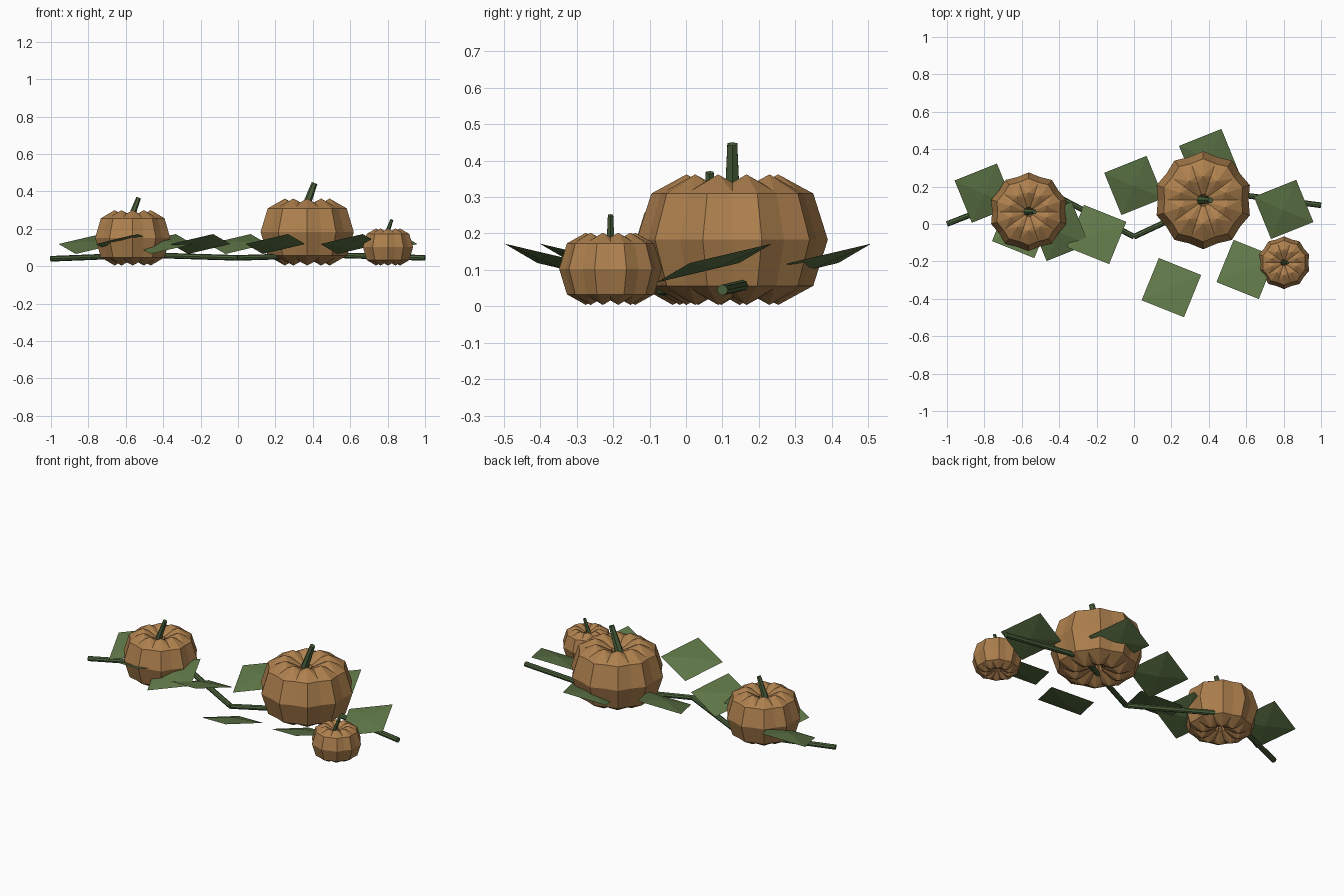
import bpy, bmesh, math
from mathutils import Vector, Matrix

if "Cube" in bpy.data.objects:
    bpy.data.objects.remove(bpy.data.objects["Cube"])


def material(name, rgb):
    m = bpy.data.materials.new(name)
    m.diffuse_color = (*rgb, 1)
    m.use_nodes = True
    m.node_tree.nodes["Principled BSDF"].inputs["Base Color"].default_value = m.diffuse_color
    return m


RIND = material("pumpkin_rind", (0.42, 0.215, 0.075))
LEAF = material("leaf_green", (0.115, 0.185, 0.065))
STEM = material("vine_green", (0.07, 0.12, 0.045))


def finish(name, bm, mat):
    me = bpy.data.meshes.new(name)
    bm.to_mesh(me)
    bm.free()
    me.materials.append(mat)
    ob = bpy.data.objects.new(name, me)
    bpy.context.collection.objects.link(ob)
    return ob


def rod(bm, a, b, r1, r2, sides):
    # tapered cylinder between two points
    a, b = Vector(a), Vector(b)
    d = b - a
    mat = Matrix.Translation((a + b) / 2) @ d.to_track_quat('Z', 'Y').to_matrix().to_4x4()
    bmesh.ops.create_cone(bm, cap_ends=True, segments=sides, radius1=r1, radius2=r2,
                          depth=d.length, matrix=mat)


def pumpkin(name, x, y, radius, half, stem_top):
    # ten overlapping low-poly lobes in a ring
    bm = bmesh.new()
    for i in range(10):
        ang = math.radians(18 + 36 * i)
        m = (Matrix.Translation((x, y, half + 0.004)) @ Matrix.Rotation(ang, 4, 'Z')
             @ Matrix.Translation((0.48 * radius, 0, 0))
             @ Matrix.Diagonal((0.52 * radius, 0.52 * radius, half, 1)))
        bmesh.ops.create_uvsphere(bm, u_segments=8, v_segments=4, radius=1, matrix=m)
    finish(name, bm, RIND)
    # leaning stem
    bm = bmesh.new()
    low = half * 1.35
    lean = 0.36
    tip = x + 0.15 * radius
    rod(bm, (tip - lean * (stem_top - low), y, low), (tip, y, stem_top - 0.005),
        0.10 * radius, 0.06 * radius, 6)
    finish(name + "_stem", bm, STEM)


pumpkin("left_pumpkin", -0.563, 0.065, 0.211, 0.148, 0.372)
pumpkin("large_pumpkin", 0.37, 0.127, 0.262, 0.179, 0.450)
pumpkin("small_pumpkin", 0.802, -0.207, 0.141, 0.099, 0.255)

# zigzag vine
path = [(-1, 0, 0.04), (-0.5, 0.195, 0.06), (0, -0.068, 0.045), (0.5, 0.165, 0.06), (1, 0.1, 0.045)]
bm = bmesh.new()
for p, q in zip(path, path[1:]):
    rod(bm, p, q, 0.015, 0.015, 8)
finish("vine", bm, STEM)

# leaves: flattened octahedra, alternately rising to the back and to the front
leaf_y = [0.165, -0.024, -0.04, -0.056, 0.206, -0.34, 0.35, -0.243, 0.078]
for i, y in enumerate(leaf_y):
    side = 1 if i % 2 == 0 else -1
    m = (Matrix.Translation((-0.8 + 0.2 * i, y, 0.119))
         @ Matrix.Rotation(side * math.radians(67), 4, 'Z')
         @ Matrix.Rotation(-0.3, 4, 'Y')
         @ Matrix.Diagonal((0.18, 0.173, 0.015, 1)))
    bm = bmesh.new()
    bmesh.ops.create_uvsphere(bm, u_segments=4, v_segments=2, radius=1, matrix=m)
    finish("leaf_%d" % (i + 1), bm, LEAF)
